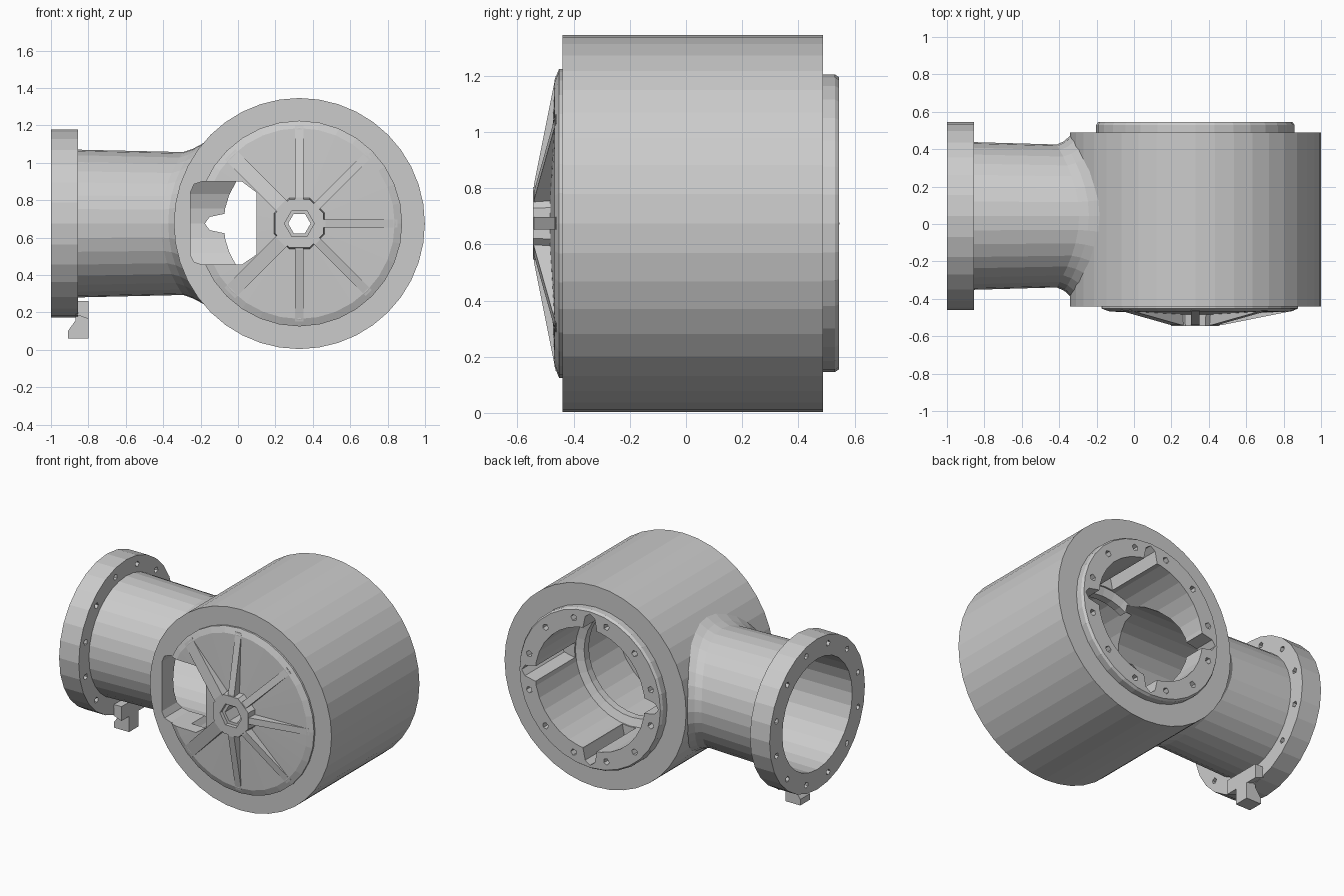
import bpy, bmesh
from math import cos, sin, pi, sqrt, radians
from mathutils import Matrix, Vector

if "Cube" in bpy.data.objects:
    bpy.data.objects.remove(bpy.data.objects["Cube"])

CX, CZ, R = 0.328, 0.675, 0.671     # main barrel axis (along y) and radius
CY = 0.043                          # branch pipe axis (along x)


def make(name, verts, faces):
    bm = bmesh.new()
    vs = [bm.verts.new(v) for v in verts]
    for f in faces:
        bm.faces.new([vs[i] for i in f])
    bmesh.ops.recalc_face_normals(bm, faces=bm.faces)
    me = bpy.data.meshes.new(name)
    bm.to_mesh(me)
    bm.free()
    ob = bpy.data.objects.new(name, me)
    bpy.context.scene.collection.objects.link(ob)
    return ob


def loft(name, rings):
    n, m = len(rings[0]), len(rings)
    faces = [(i*n+j, i*n+(j+1) % n, (i+1)*n+(j+1) % n, (i+1)*n+j)
             for i in range(m-1) for j in range(n)]
    faces += [list(range(n)), list(range((m-1)*n, m*n))]
    return make(name, [v for r in rings for v in r], faces)


def lathe_y(name, prof, n, c=(CX, CZ), turn=0.0):
    return loft(name, [[(c[0]+r*cos(2*pi*j/n+turn), y, c[1]+r*sin(2*pi*j/n+turn))
                        for j in range(n)] for r, y in prof])


def lathe_x(name, prof, n, c=(CY, CZ), turn=0.0):
    return loft(name, [[(x, c[0]+r*cos(2*pi*j/n+turn), c[1]+r*sin(2*pi*j/n+turn))
                        for j in range(n)] for r, x in prof])


def prism_y(name, pts, y0, y1):
    return loft(name, [[(x, y, z) for x, z in pts] for y in (y0, y1)])


def spin(ob, deg):
    ob.data.transform(Matrix.Translation((CX, 0, CZ)) @ Matrix.Rotation(-radians(deg), 4, 'Y'))
    return ob


def boolean(target, tool, op='DIFFERENCE', keep=False):
    mod = target.modifiers.new('bool', 'BOOLEAN')
    mod.operation, mod.solver, mod.object = op, 'EXACT', tool
    bpy.context.view_layer.objects.active = target
    bpy.ops.object.modifier_apply(modifier=mod.name)
    if not keep:
        bpy.data.objects.remove(tool, do_unlink=True)


# barrel with raised back collar
housing = lathe_y('housing', [(R, -0.44), (R, 0.488)], 40)
boolean(housing, lathe_y('collar', [(0.53, 0.40), (0.53, 0.53), (0.52, 0.545)], 32), 'UNION')

# branch pipe whose root flares along the barrel surface
def root_ring(r, off, n=32):
    ring = []
    for j in range(n):
        a = 2*pi*j/n
        z = r*sin(a)
        ring.append((CX - sqrt(R*R - z*z) + off, CY + r*cos(a), CZ + z))
    return ring

def straight_ring(r, x, n=32):
    return [(x, CY + r*cos(2*pi*j/n), CZ + r*sin(2*pi*j/n)) for j in range(n)]

pipe = loft('branch_pipe', [straight_ring(0.396, -0.9), root_ring(0.382, -0.07),
                            root_ring(0.40, -0.03), root_ring(0.44, 0.012),
                            straight_ring(0.44, 0.1)])
boolean(housing, pipe, 'UNION')
boolean(housing, lathe_x('flange', [(0.503, -1.0), (0.503, -0.855)], 28), 'UNION')

# stepped barrel bore and branch bore
boolean(housing, lathe_y('bore_cut', [(0.405, 0.6), (0.405, 0.12), (0.355, 0.10), (0.355, 0.05),
                                      (0.46, 0.03), (0.46, -0.6)], 32))
boolean(housing, lathe_x('branch_bore_cut', [(0.37, -1.1), (0.36, 0.15)], 28))

# four keyways inside the back of the barrel
for deg in (0, 90, 180, 270):
    key = prism_y('keyway_cut', [(0.3, -0.05), (0.41, -0.05), (0.48, -0.035), (0.505, 0),
                                 (0.48, 0.035), (0.41, 0.05), (0.3, 0.05)], 0.13, 0.62)
    boolean(housing, spin(key, deg))

# screw holes in the collar and the flange
for k in range(12):
    a = 2*pi*(k + 0.5)/12
    boolean(housing, lathe_y('screw_cut', [(0.022, 0.44), (0.022, 0.6)], 5,
                             (CX + 0.465*cos(a), CZ + 0.465*sin(a)), a))
    boolean(housing, lathe_x('screw_cut', [(0.02, -1.1), (0.02, -0.8)], 5,
                             (CY + 0.445*cos(a), CZ + 0.445*sin(a)), a))

# front cover: shallow disc, square hub and seven tapered ribs
cover = lathe_y('front_cover', [(0.55, -0.385), (0.55, -0.452), (0.51, -0.468), (0.1, -0.485)], 32)
hub = lathe_y('hub', [(0.15, -0.45), (0.14, -0.545)], 8, turn=pi/8)
boolean(cover, hub, 'UNION')
for deg in (-135, -90, -45, 0, 45, 90, 135):
    w = 0.04 if abs(deg) == 135 else 0.022
    rib = [(0.08, -0.43), (0.08, -0.541), (0.14, -0.541), (0.525, -0.464), (0.525, -0.43)]
    rib = loft('rib', [[(u, v, s) for u, v in rib] for s in (-w, w)])
    boolean(cover, spin(rib, deg), 'UNION')
boolean(cover, lathe_y('hub_recess_cut', [(0.08, -0.52), (0.08, -0.6)], 6))
boolean(cover, lathe_y('hub_hole_cut', [(0.06, -0.3), (0.06, -0.6)], 6))

# side window through cover and barrel front
window = prism_y('window_cut', [(-0.255, 0.51), (-0.235, 0.47), (-0.19, 0.455), (0.02, 0.455),
                                (0.10, 0.51), (0.10, 0.84), (0.02, 0.90), (-0.19, 0.90),
                                (-0.235, 0.885), (-0.255, 0.84)], -0.62, -0.12)
boolean(cover, window, keep=True)
boolean(housing, window)

# latch tab below the flange
prism_y('latch_tab', [(-0.87, 0.19), (-0.87, 0.155), (-0.91, 0.10), (-0.91, 0.06),
                      (-0.80, 0.06), (-0.80, 0.20)], CY - 0.05, CY + 0.05)
prism_y('latch_base', [(-0.87, 0.26), (-0.87, 0.19), (-0.80, 0.165), (-0.80, 0.26)],
        CY - 0.13, CY + 0.13)
